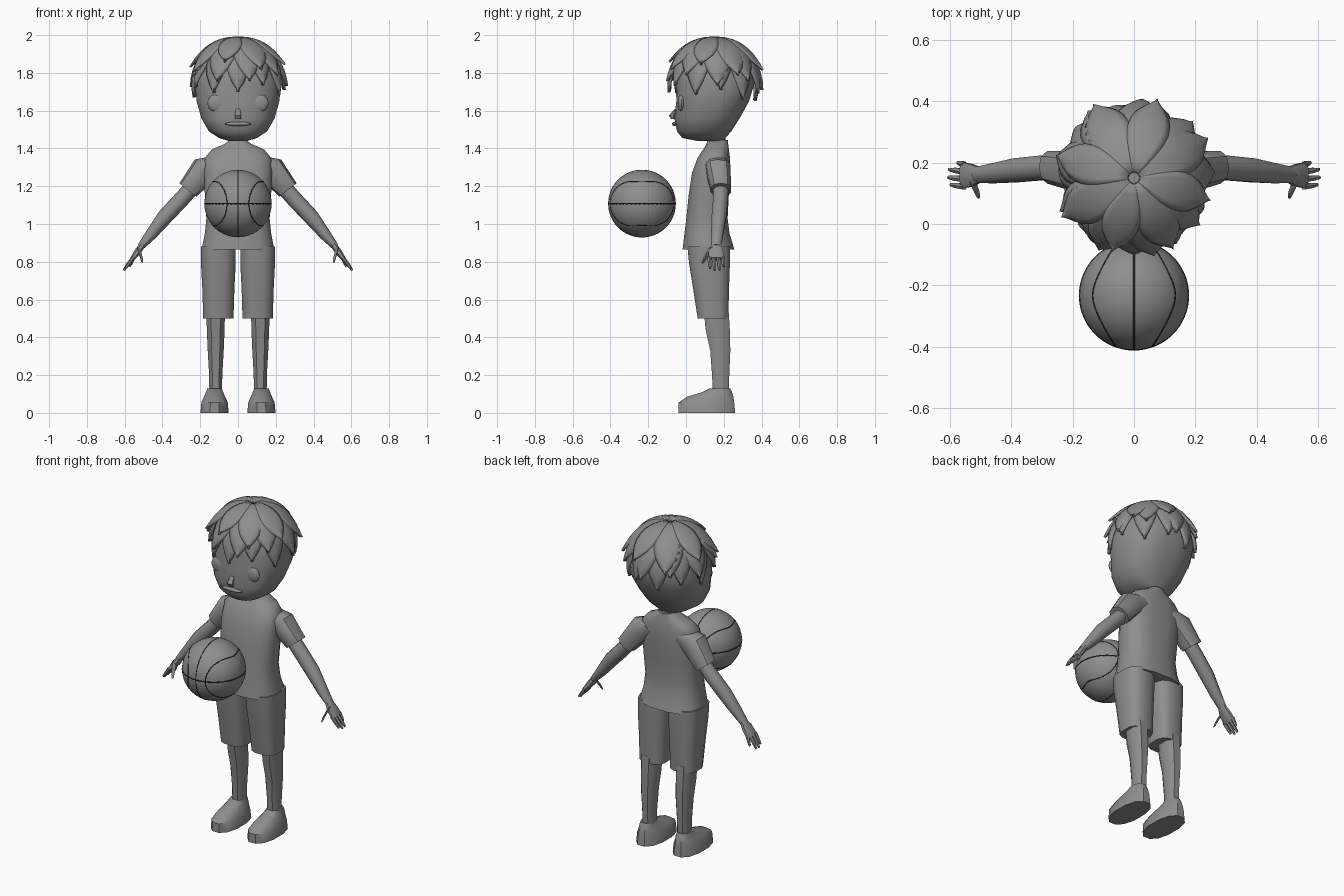
import bpy, bmesh
from math import sin, cos, pi, radians
from mathutils import Vector

cube = bpy.data.objects.get("Cube")
if cube:
    bpy.data.objects.remove(cube, do_unlink=True)


def material(name, value):
    mat = bpy.data.materials.new(name)
    mat.use_nodes = True
    color = (value, value, value, 1)
    mat.diffuse_color = color
    for node in mat.node_tree.nodes:
        if node.type == 'BSDF_PRINCIPLED':
            node.inputs["Base Color"].default_value = color
    return mat


grey = material("plain grey", 0.27)
dark = material("seam dark grey", 0.02)
X, Y = Vector((1, 0, 0)), Vector((0, 1, 0))


def finish(name, bm, mirror=False, angle=40):
    """Turn a bmesh into a smooth-shaded object, optionally mirrored across x."""
    bmesh.ops.recalc_face_normals(bm, faces=bm.faces)
    mesh = bpy.data.meshes.new(name)
    bm.to_mesh(mesh)
    bm.free()
    mesh.materials.append(grey)
    mesh.shade_smooth()
    mesh.set_sharp_from_angle(angle=radians(angle))
    obj = bpy.data.objects.new(name, mesh)
    bpy.context.scene.collection.objects.link(obj)
    if mirror:
        obj.modifiers.new("mirror", 'MIRROR').use_mirror_merge = False
    return obj


def add_loft(bm, rings, u=X, v=Y, sides=12, power=2.4):
    """Skin superellipse rings, each (centre, half size along u, half size along v)."""
    def squash(c):
        return abs(c) ** (2 / power) * (1 if c > 0 else -1)
    loops = []
    for centre, ru, rv in rings:
        angles = [2 * pi * (i + 0.5) / sides for i in range(sides)]
        loops.append([bm.verts.new(Vector(centre) + u * ru * squash(cos(a))
                                   + v * rv * squash(sin(a))) for a in angles])
    for low, high in zip(loops, loops[1:]):
        for i in range(sides):
            j = (i + 1) % sides
            bm.faces.new((low[i], low[j], high[j], high[i]))
    bm.faces.new(loops[0])
    bm.faces.new(loops[-1])


def loft(name, rings, mirror=False, angle=40, **options):
    bm = bmesh.new()
    add_loft(bm, rings, **options)
    return finish(name, bm, mirror, angle)


def stack(name, levels, x=0, **options):
    """Upright loft from levels of (height, half width, front y, back y)."""
    rings = [((x, (f + b) / 2, z), w, (b - f) / 2) for z, w, f, b in levels]
    return loft(name, rings, mirror=x != 0, **options)


def blob(name, centre, size, mirror=False):
    bm = bmesh.new()
    bmesh.ops.create_uvsphere(bm, u_segments=16, v_segments=10, radius=1)
    bmesh.ops.scale(bm, vec=size, verts=bm.verts)
    bmesh.ops.translate(bm, vec=centre, verts=bm.verts)
    return finish(name, bm, mirror)


# Head and neck
stack("head", [
    (1.44, .05, .06, .20), (1.455, .10, -.02, .21), (1.49, .155, -.048, .24),
    (1.56, .195, -.063, .285), (1.65, .22, -.052, .335), (1.75, .23, -.055, .365),
    (1.85, .205, -.035, .34), (1.92, .14, .02, .28), (1.96, .06, .09, .21)],
    sides=28, angle=60)
stack("neck", [(1.36, .045, .12, .215), (1.47, .04, .12, .21)])

# Face
blob("eyes", (.11, -.024, 1.64), (.052, .02, .048), mirror=True)
blob("lips", (0, -.06, 1.53), (.07, .014, .011))
loft("nose", [((0, -.05, 1.61), .012, .01), ((0, -.075, 1.575), .018, .016),
              ((0, -.07, 1.555), .016, .01)], sides=8)


# Hair made of overlapping leaf-shaped locks around the crown
def add_lock(bm, turn, reach, half, lift, flare, rows=9, cols=6):
    grid = []
    for r in range(rows + 1):
        t = r / rows
        phi = radians(3) + t * reach
        line = []
        for c in range(cols + 1):
            s = 2 * c / cols - 1
            az = turn + s * half * (1 - t ** 3)
            out = 1 + lift + .06 * t * (1 - s * s) + flare * t ** 4
            flat = sin(phi) ** .85 * out
            line.append(bm.verts.new((.23 * cos(az) * flat, .15 + .228 * sin(az) * flat,
                                      1.75 + .232 * cos(phi) * (1 + lift * .6))))
        grid.append(line)
    for a, b in zip(grid, grid[1:]):
        for i in range(cols):
            bm.faces.new((a[i], a[i + 1], b[i + 1], b[i]))


layers = [("lower_hair", 11, 101, .40, .02, .03), ("middle_hair", 9, 86, .46, .04, .06),
          ("upper_hair", 8, 70, .48, .06, .10)]
for index, (name, count, reach, half, lift, flare) in enumerate(layers):
    bm = bmesh.new()
    for k in range(count):
        turn = 2 * pi * k / count - pi / 2 + index * .25
        bend = reach + 6 * sin(turn) + 5 * (-1) ** k
        add_lock(bm, turn, radians(bend), half, lift + .015 * (k % 2), flare)
    hair = finish(name, bm, angle=50)
    solid = hair.modifiers.new("thickness", 'SOLIDIFY')
    solid.thickness, solid.offset = .012, -1

# Shirt body and sleeves
stack("shirt", [
    (.865, .195, -.02, .258), (.95, .178, -.01, .232), (1.03, .17, .0, .222),
    (1.15, .178, .012, .228), (1.27, .182, .03, .235), (1.35, .178, .06, .234),
    (1.395, .14, .09, .228), (1.425, .07, .108, .224), (1.445, .045, .115, .222)],
    sides=16, power=2.7)
across = Vector((.78, 0, .62))
loft("sleeves", [((.10, .165, 1.32), .065, .06), ((.17, .17, 1.295), .068, .075),
                 ((.265, .185, 1.18), .056, .058)],
     mirror=True, u=Y, v=across, sides=10)

# Arms
loft("arms", [((.22, .185, 1.22), .042, .042), ((.30, .183, 1.13), .042, .043),
              ((.385, .175, 1.04), .041, .042), ((.46, .165, .945), .034, .031),
              ((.515, .16, .88), .027, .019)],
     mirror=True, u=Y, v=across, sides=10, power=2)

# Hands: palm, four fingers and a thumb
bm = bmesh.new()
add_loft(bm, [((.505, .16, .89), .026, .018), ((.53, .158, .855), .04, .019),
              ((.56, .16, .815), .044, .013)], u=Y, v=across, sides=8)
tips = [(.575, .20, .775), (.603, .178, .757), (.605, .152, .755), (.597, .128, .765)]
for i, tip in enumerate(tips):
    base = Vector((.553, .194 - .024 * i, .825))
    middle = base.lerp(Vector(tip), .6)
    add_loft(bm, [(base, .011, .011), (middle, .01, .01), (tip, .006, .006)],
             u=Y, v=across, sides=6, power=2)
add_loft(bm, [((.525, .135, .87), .014, .014), ((.513, .105, .825), .011, .012),
              ((.507, .088, .795), .006, .007)], u=Y, v=across, sides=6, power=2)
finish("hands", bm, mirror=True)

# Shorts and legs
stack("shorts", [(.50, .082, .06, .226), (.66, .087, .035, .23),
                 (.79, .094, .014, .235), (.88, .094, .005, .235)],
      x=.104, sides=12, power=3)
stack("legs", [(.10, .036, .14, .228), (.20, .037, .135, .232), (.33, .045, .125, .238),
               (.44, .05, .10, .236), (.54, .052, .09, .23)],
      x=.118, sides=8, power=2.6)

# Shoes
stack("shoes", [(0, .077, -.045, .265), (.055, .072, -.043, .26), (.085, .058, 0, .255),
                (.11, .047, .085, .246), (.13, .04, .125, .236)],
      x=.124, sides=12, power=2.3)

# Ball held in front of the chest
centre, radius = Vector((0, -.233, 1.108)), .178
bm = bmesh.new()
bmesh.ops.create_uvsphere(bm, u_segments=48, v_segments=32, radius=radius)
bmesh.ops.translate(bm, vec=centre, verts=bm.verts)
finish("ball", bm)


# Ball seams: two great circles and a bowed loop on each side
def seam(name, rule, steps=64):
    curve = bpy.data.curves.new(name, 'CURVE')
    curve.dimensions = '3D'
    curve.bevel_depth, curve.bevel_resolution = .004, 1
    spline = curve.splines.new('POLY')
    spline.points.add(steps - 1)
    spline.use_cyclic_u = True
    for i, point in enumerate(spline.points):
        point.co = (*(centre + Vector(rule(2 * pi * i / steps)) * radius * .987), 1)
    curve.materials.append(dark)
    bpy.context.scene.collection.objects.link(bpy.data.objects.new(name, curve))


def bowed(side):
    def rule(a):
        x = .33 + .43 * sin(a) ** 2
        ring = (1 - x * x) ** .5
        return side * x, ring * cos(a), ring * sin(a)
    return rule


seam("upright_seam", lambda a: (0, cos(a), sin(a)))
seam("level_seam", lambda a: (cos(a), sin(a), 0))
seam("left_seam", bowed(1))
seam("right_seam", bowed(-1))
